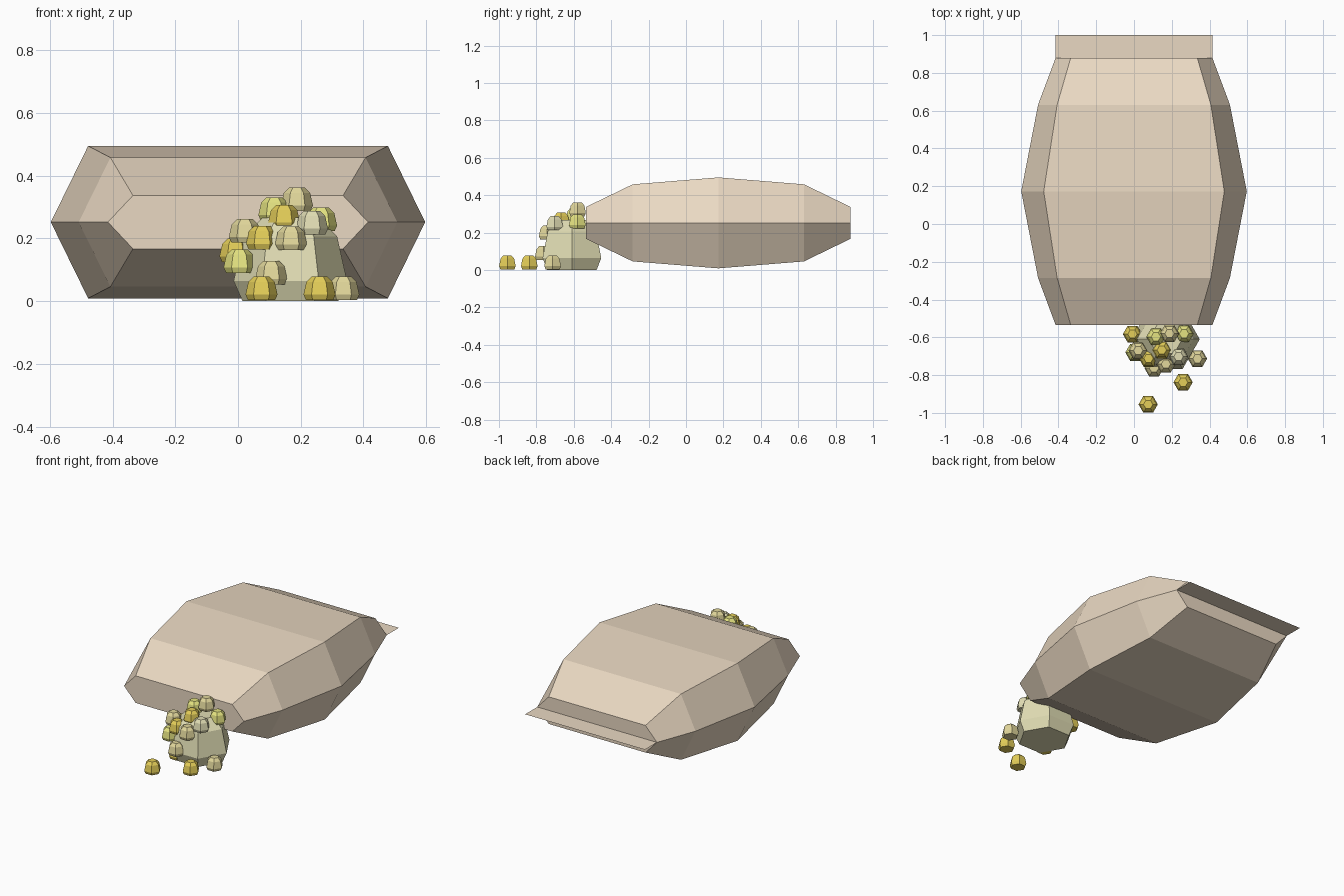
import bpy
import math

if "Cube" in bpy.data.objects:
    bpy.data.objects.remove(bpy.data.objects["Cube"])


def material(name, rgb):
    m = bpy.data.materials.new(name)
    m.diffuse_color = (*rgb, 1)
    m.use_nodes = True
    m.node_tree.nodes["Principled BSDF"].inputs["Base Color"].default_value = m.diffuse_color
    return m


def loft(name, rings, mat, extra=()):
    """Skin a list of equal rings, cap both ends, optionally add a flat sheet."""
    n = len(rings[0])
    verts = [p for r in rings for p in r]
    faces = [list(range(n))[::-1], list(range(len(verts) - n, len(verts)))]
    for k in range(len(rings) - 1):
        for i in range(n):
            a, b = k * n + i, k * n + (i + 1) % n
            faces.append([a, b, b + n, a + n])
    for sheet in extra:
        start = len(verts)
        verts += sheet
        faces.append(list(range(start, start + len(sheet))))
    me = bpy.data.meshes.new(name)
    me.from_pydata(verts, [], faces)
    me.materials.append(mat)
    ob = bpy.data.objects.new(name, me)
    bpy.context.collection.objects.link(ob)
    return ob


# Sack: hexagonal sections along y (y, half width, flat half width, half height)
cloth = material("cloth", (0.82, 0.69, 0.54))
MID = 0.252
sections = [(-0.535, 0.415, 0.335, 0.085), (-0.285, 0.508, 0.407, 0.206),
            (0.173, 0.597, 0.478, 0.243), (0.631, 0.508, 0.407, 0.206),
            (0.88, 0.415, 0.335, 0.085)]
rings = [[(w, y, MID), (f, y, MID - h), (-f, y, MID - h),
          (-w, y, MID), (-f, y, MID + h), (f, y, MID + h)]
         for y, w, f, h in sections]
# Sewn hem: flat sheet behind the back end
hem = [(-0.415, 0.88, MID), (0.415, 0.88, MID), (0.415, 1.0, MID), (-0.415, 1.0, MID)]
loft("sack", rings, cloth, [hem])


# Grains: six-sided domes, profile of (radius, height)
PROFILE = [(0.043, 0.0), (0.051, 0.018), (0.042, 0.058), (0.025, 0.075)]


def dome(name, loc, scale, mat):
    rings = [[(scale * r * math.cos(math.tau * i / 6),
               scale * r * math.sin(math.tau * i / 6), scale * z)
              for i in range(6)] for r, z in PROFILE]
    loft(name, rings, mat).location = loc


gold = material("gold_grain", (0.78, 0.62, 0.10))
pale = material("pale_grain", (0.76, 0.68, 0.33))
lime = material("lime_grain", (0.78, 0.77, 0.22))
straw = material("straw_heap", (0.76, 0.73, 0.46))

# Heap spilling from the sack
dome("heap", (0.167, -0.61, 0.0), 3.55, straw)

# Loose grains on and around the heap
grains = [
    (0.075, -0.955, 0.003, gold), (0.26, -0.838, 0.003, gold),
    (0.336, -0.713, 0.003, pale), (0.077, -0.712, 0.003, gold),
    (0.106, -0.763, 0.053, pale), (0.005, -0.68, 0.09, lime),
    (-0.008, -0.583, 0.125, gold), (0.022, -0.67, 0.187, pale),
    (0.077, -0.712, 0.165, gold), (0.169, -0.742, 0.163, pale),
    (0.147, -0.667, 0.232, gold), (0.116, -0.597, 0.256, lime),
    (0.188, -0.58, 0.287, pale), (0.265, -0.581, 0.223, lime),
    (0.236, -0.702, 0.213, straw),
]
for i, (x, y, z, mat) in enumerate(grains):
    dome(f"grain_{i + 1}", (x, y, z), 1.0, mat)
